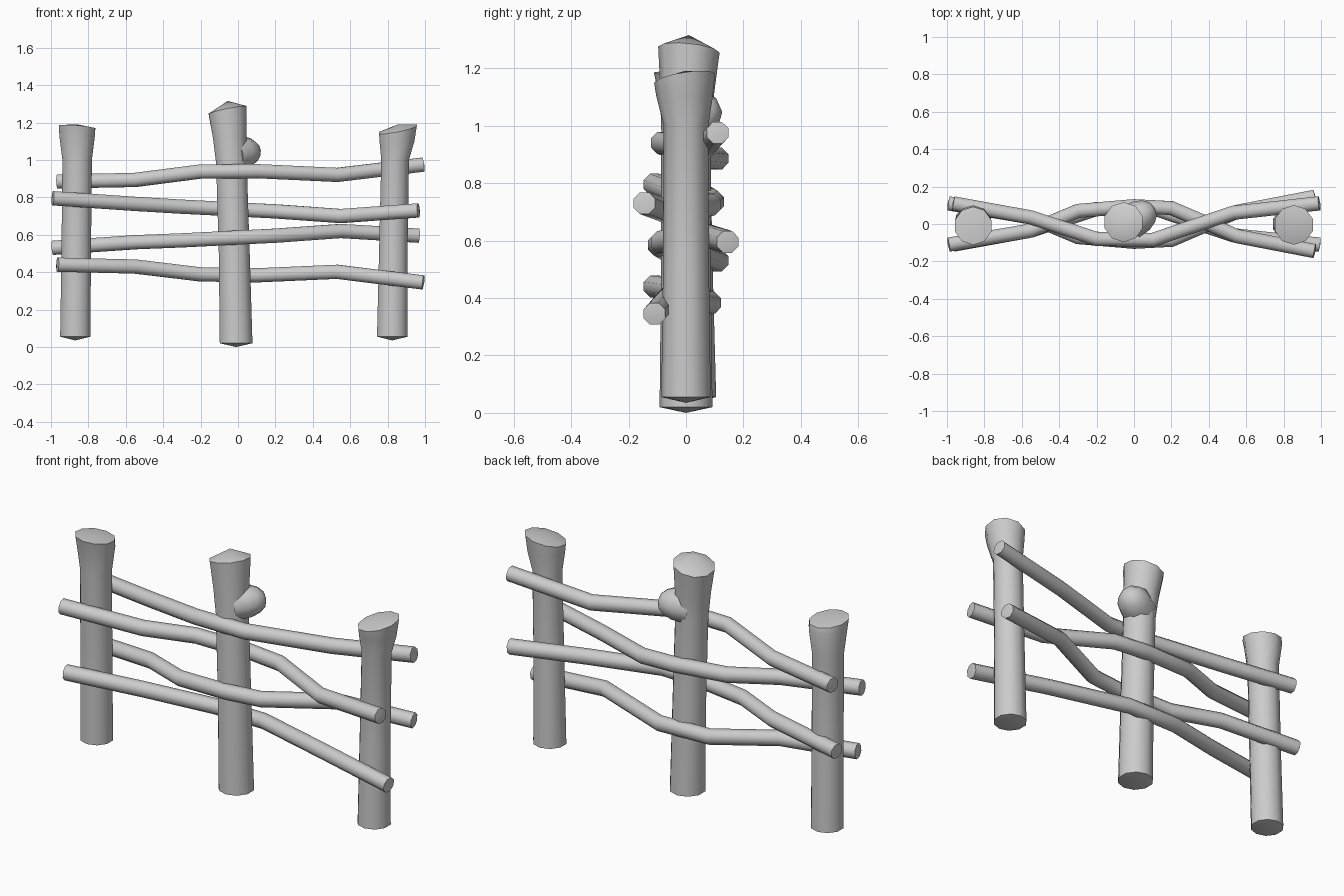
import bpy, bmesh, math
from mathutils import Vector

cube = bpy.data.objects.get("Cube")
if cube:
    bpy.data.objects.remove(cube, do_unlink=True)

wood = bpy.data.materials.new("grey_wood")
wood.use_nodes = True
GREY = (0.6, 0.6, 0.6, 1)
wood.diffuse_color = GREY
wood.node_tree.nodes["Principled BSDF"].inputs["Base Color"].default_value = GREY


def loft(name, rings, tip_start, tip_end, angle=50):
    """Skin a list of vertex rings and close both ends with a shallow point."""
    bm = bmesh.new()
    loops = [[bm.verts.new(p) for p in ring] for ring in rings]
    n = len(loops[0])
    for a, b in zip(loops, loops[1:]):
        for i in range(n):
            j = (i + 1) % n
            bm.faces.new((a[i], a[j], b[j], b[i]))
    for loop, tip in ((loops[0], tip_start), (loops[-1], tip_end)):
        apex = bm.verts.new(tip)
        for i in range(n):
            bm.faces.new((loop[i], loop[(i + 1) % n], apex))
    bmesh.ops.recalc_face_normals(bm, faces=bm.faces)
    mesh = bpy.data.meshes.new(name)
    bm.to_mesh(mesh)
    bm.free()
    mesh.materials.append(wood)
    obj = bpy.data.objects.new(name, mesh)
    bpy.context.collection.objects.link(obj)
    bpy.ops.object.select_all(action='DESELECT')
    obj.select_set(True)
    bpy.context.view_layer.objects.active = obj
    bpy.ops.object.shade_smooth_by_angle(angle=math.radians(angle))
    return obj


def ring(centre, u, v, radius, sides, turn=0.0):
    c = Vector(centre)
    return [c + radius * (math.cos(a) * u + math.sin(a) * v)
            for a in (math.tau * (i + turn) / sides for i in range(sides))]


def post(name, sections, slope, dome):
    """Upright trunk: sections are (x, y, z, radius); the top is cut at a slope."""
    x_axis, y_axis = Vector((1, 0, 0)), Vector((0, 1, 0))
    rings = [ring(s[:3], x_axis, y_axis, s[3], 10, 0.5) for s in sections]
    top = Vector(sections[-1][:3])
    for p in rings[-1]:
        p.z += slope[0] * (p.x - top.x) + slope[1] * (p.y - top.y)
    base = Vector(sections[0][:3])
    loft(name, rings, base - Vector((0, 0, 0.02)), top + Vector((0, 0, dome)))


def rail(name, points, radius=0.041):
    """Bent pole following a path, with slightly pointed ends."""
    pts = [Vector(p) for p in points]
    rings = []
    for i, p in enumerate(pts):
        before, after = pts[max(i - 1, 0)], pts[min(i + 1, len(pts) - 1)]
        along = (after - before).normalized()
        side = Vector((0, 0, 1)).cross(along).normalized()
        rings.append(ring(p, side, along.cross(side), radius, 8, 0.5))
    loft(name, rings, pts[0] - Vector((0.006, 0, 0)), pts[-1] + Vector((0.006, 0, 0)))


# Posts, flaring at the top
post("left_post", [(-0.87, 0.02, 0.055, 0.085), (-0.865, 0.01, 0.5, 0.083),
                   (-0.86, 0, 1.0, 0.083), (-0.86, 0, 1.13, 0.1),
                   (-0.86, -0.01, 1.175, 0.102)], (-0.08, -0.1), 0.015)
post("middle_post", [(-0.01, 0, 0.02, 0.092), (-0.02, 0, 0.5, 0.087),
                     (-0.035, 0, 0.98, 0.086), (-0.045, 0.005, 1.12, 0.094),
                     (-0.055, 0.01, 1.265, 0.107)], (0.2, -0.1), 0.05)
post("right_post", [(0.825, 0, 0.055, 0.086), (0.83, 0, 0.5, 0.08),
                    (0.84, 0, 1.0, 0.078), (0.85, -0.005, 1.1, 0.098),
                    (0.855, -0.005, 1.165, 0.106)], (0.2, 0.15), 0.025)

# Broken branch stub on the middle post
out = Vector((0.85, 0.5, 0.15)).normalized()
across = Vector((0, 0, 1)).cross(out).normalized()
up = out.cross(across)
root = Vector((-0.02, 0.01, 1.03))
loft("branch_stub", [ring(root + out * d, across, up, r, 8)
                     for d, r in ((0, 0.095), (0.07, 0.088), (0.115, 0.068), (0.143, 0.04))],
     root, root + out * 0.153, 80)

# Woven rails: horizontal run shared, sway flips on alternate rails
SWAY_OUTER = [(-0.965, 0.11), (-0.55, 0.035), (-0.2, -0.08), (0.1, -0.085),
              (0.53, 0.06), (0.99, 0.11)]
SWAY_INNER = [(-0.99, 0.11), (-0.55, 0.035), (-0.3, -0.07), (0, -0.095),
              (0.2, -0.085), (0.55, 0.065), (0.965, 0.145)]
RAILS = [
    ("top_rail", SWAY_OUTER, 1, (0.885, 0.893, 0.938, 0.94, 0.92, 0.975)),
    ("upper_middle_rail", SWAY_INNER, -1, (0.795, 0.765, 0.75, 0.735, 0.725, 0.7, 0.73)),
    ("lower_middle_rail", SWAY_INNER, 1, (0.53, 0.56, 0.57, 0.585, 0.595, 0.62, 0.595)),
    ("bottom_rail", SWAY_OUTER, -1, (0.44, 0.43, 0.388, 0.383, 0.402, 0.345)),
]
for name, sway, flip, heights in RAILS:
    rail(name, [(x, y * flip, z) for (x, y), z in zip(sway, heights)])
